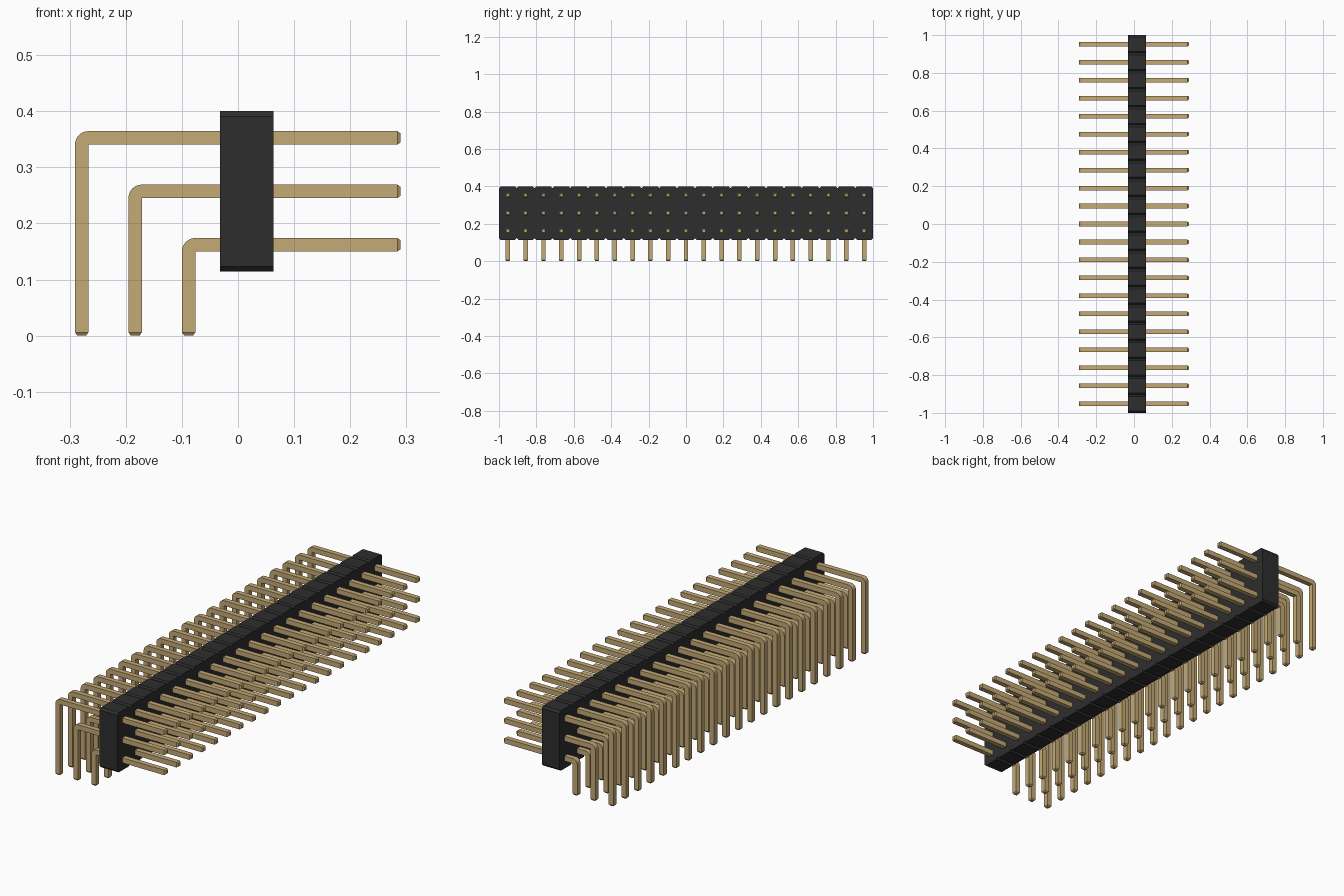
import bpy, bmesh, math
from mathutils import Vector

cube = bpy.data.objects.get("Cube")
if cube:
    bpy.data.objects.remove(cube)

COUNT = 21
PITCH = 2 / COUNT
W = 0.024          # pin thickness
TIP = W / 4        # pin tip chamfer
CH = PITCH / 10    # housing notch chamfer


def material(name, rgb, roughness):
    m = bpy.data.materials.new(name)
    m.use_nodes = True
    m.diffuse_color = (*rgb, 1)
    bsdf = m.node_tree.nodes["Principled BSDF"]
    bsdf.inputs["Base Color"].default_value = (*rgb, 1)
    bsdf.inputs["Roughness"].default_value = roughness
    return m


def prism(bm, points, depth):
    """Extrude a closed outline along the given vector."""
    face = bm.faces.new([bm.verts.new(p) for p in points])
    res = bmesh.ops.extrude_face_region(bm, geom=[face], use_keep_orig=True)
    verts = [g for g in res["geom"] if isinstance(g, bmesh.types.BMVert)]
    bmesh.ops.translate(bm, verts=verts, vec=depth)
    bmesh.ops.recalc_face_normals(bm, faces=bm.faces[:])


def make_object(name, bm, mat):
    me = bpy.data.meshes.new(name)
    bm.to_mesh(me)
    bm.free()
    me.materials.append(mat)
    ob = bpy.data.objects.new(name, me)
    bpy.context.collection.objects.link(ob)
    return ob


black = material("black plastic", (0.027, 0.027, 0.027), 0.6)
gold = material("pale gold metal", (0.56, 0.40, 0.18), 0.4)

# Housing: one outline with chamfered notches between the segments
z0, z1 = 0.114, 0.40
bottom, top = [], []
for i in range(COUNT):
    a, b = -1 + i * PITCH, -1 + (i + 1) * PITCH
    for y, d in ((a, CH), (a + CH, 0), (b - CH, 0)):
        bottom.append((-0.032, y, z0 + d))
        top.append((-0.032, y, z1 - d))
bottom.append((-0.032, 1, z0 + CH))
top.append((-0.032, 1, z1 - CH))
bm = bmesh.new()
prism(bm, bottom + top[::-1], Vector((0.095, 0, 0)))
make_object("housing", bm, black)


def bent_pin(name, x, z):
    """Right-angle square pin with rounded elbow and tapered tips, repeated along y."""
    h = W / 2
    y = -1 + PITCH / 2 - h
    end_x, end_z = 0.29 - TIP, TIP
    inner = (x + h, z - h)
    elbow = [(inner[0] + W * math.cos(t), inner[1] + W * math.sin(t))
             for t in (math.pi / 2 * (1 + k / 8) for k in range(9))]
    outline = [(end_x, z + h)] + elbow + [(x - h, end_z), (x + h, end_z),
                                          inner, (end_x, z - h)]
    bm = bmesh.new()
    prism(bm, [(px, y, pz) for px, pz in outline], Vector((0, W, 0)))
    # Tapered tips at both ends
    for axis, limit, push in ((0, end_x, TIP), (2, end_z, -TIP)):
        face = next(f for f in bm.faces
                    if all(abs(v.co[axis] - limit) < 1e-5 for v in f.verts))
        bmesh.ops.inset_region(bm, faces=[face], thickness=TIP)
        for v in face.verts:
            v.co[axis] += push
    ob = make_object(name, bm, gold)
    row = ob.modifiers.new("row", 'ARRAY')
    row.count = COUNT
    row.use_relative_offset = False
    row.use_constant_offset = True
    row.constant_offset_displace = (0, PITCH, 0)
    bpy.ops.object.select_all(action='DESELECT')
    ob.select_set(True)
    bpy.context.view_layer.objects.active = ob
    bpy.ops.object.shade_smooth_by_angle(angle=math.radians(25))


# Three nested rows of pins
for i, name in enumerate(("lower_pins", "middle_pins", "upper_pins")):
    bent_pin(name, -0.088 - i * PITCH, 0.162 + i * PITCH)
